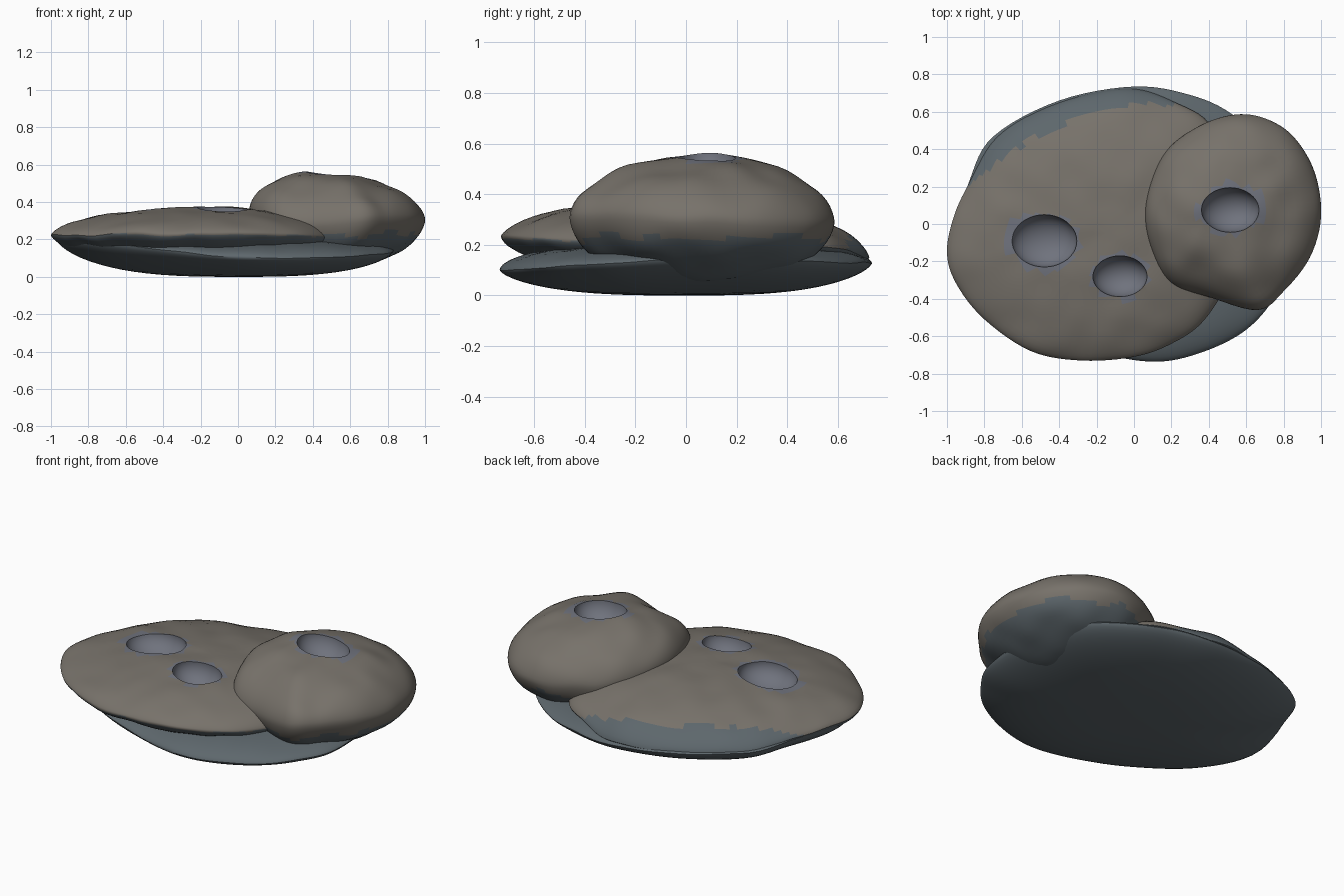
import bpy, bmesh, math
from mathutils import Vector, noise

if "Cube" in bpy.data.objects:
    bpy.data.objects.remove(bpy.data.objects["Cube"])


def material(name, rgb):
    m = bpy.data.materials.new(name)
    m.diffuse_color = (*rgb, 1)
    m.use_nodes = True
    m.node_tree.nodes["Principled BSDF"].inputs["Base Color"].default_value = m.diffuse_color
    return m


TAN = material("weathered_stone", (0.185, 0.168, 0.145))
BLUE = material("wet_stone", (0.11, 0.135, 0.15))
BOWL = material("hollow_stone", (0.16, 0.17, 0.205))


def smooth_loop(pts, steps):
    # closed Catmull-Rom through the outline points
    p = [Vector(q) for q in pts]
    out, n = [], len(p)
    for i in range(n):
        a, b, c, d = p[i - 1], p[i], p[(i + 1) % n], p[(i + 2) % n]
        for k in range(steps):
            t = k / steps
            out.append(0.5 * (2 * b + (c - a) * t + (2 * a - 5 * b + 4 * c - d) * t * t
                              + (3 * b - a - 3 * c + d) * t ** 3))
    return out


def stone(name, outline, centre, z_top, z_bot, top, bot, paint, rough=0.005, rings=18):
    """Rounded stone: rim outline with domed top and underside."""
    rim = smooth_loop(outline, 6)
    n = len(rim)
    bm = bmesh.new()

    def vert(s, r, zc, pq):
        f = max(0, 1 - s ** pq[0]) ** pq[1]
        v = Vector((centre[0] + (r.x - centre[0]) * s,
                    centre[1] + (r.y - centre[1]) * s,
                    r.z + (zc - r.z) * f))
        v.z += rough * noise.noise(v * 6) * (zc > 0.02)
        return bm.verts.new(v)

    def ring(s, zc, pq):
        return [vert(s, r, zc, pq) for r in rim]

    ss = [math.sin(math.pi / 2 * i / rings) for i in range(1, rings + 1)]
    loops = [ring(s, z_top, top) for s in ss]
    loops += [ring(s, z_bot, bot) for s in reversed(ss[:-1])]
    for a, b in zip(loops, loops[1:]):
        for i in range(n):
            bm.faces.new((a[i], b[i], b[i - 1], a[i - 1]))
    for loop, z in ((loops[0], z_top), (loops[-1], z_bot)):
        c = bm.verts.new((*centre, z))
        for i in range(n):
            bm.faces.new((c, loop[i], loop[i - 1]))
    bmesh.ops.recalc_face_normals(bm, faces=bm.faces)
    me = bpy.data.meshes.new(name)
    for m in (TAN, BLUE, BOWL):
        me.materials.append(m)
    for f in bm.faces:
        f.material_index = paint(f.calc_center_median(), f.normal)
    bm.to_mesh(me)
    bm.free()
    ob = bpy.data.objects.new(name, me)
    bpy.context.collection.objects.link(ob)
    return ob


def activate(ob):
    bpy.ops.object.select_all(action='DESELECT')
    ob.select_set(True)
    bpy.context.view_layer.objects.active = ob


def hollow(ob, x, y, z, rx, ry, depth, tilt=0):
    # carve an oval bowl
    bpy.ops.mesh.primitive_uv_sphere_add(segments=40, ring_count=24, location=(x, y, z),
                                         rotation=(0, tilt, 0))
    cutter = bpy.context.object
    cutter.scale = (rx, ry, depth)
    cutter.data.materials.append(BOWL)
    cutter.hide_render = True
    activate(ob)
    mod = ob.modifiers.new("hollow", 'BOOLEAN')
    mod.operation, mod.solver, mod.object = 'DIFFERENCE', 'EXACT', cutter
    mod.material_mode = 'TRANSFER'
    bpy.ops.object.modifier_apply(modifier=mod.name)
    bpy.data.objects.remove(cutter)


def near(c, x, y, rx, ry):
    return math.hypot((c.x - x) / rx, (c.y - y) / ry) < 1.15 + 0.25 * noise.noise(c * 9)


HOLES = [(-0.48, -0.09, 0.175, 0.14), (-0.075, -0.28, 0.145, 0.11)]
TOP_HOLE = (0.515, 0.075, 0.155, 0.12)


def paint_slab(c, nrm):
    if nrm.z > 0 and any(near(c, *h) for h in HOLES):
        return 2
    behind = c.y > 0.64 - 0.45 * (c.x - 0.1) ** 2 + 0.04 * noise.noise(c * 9) and c.x < 0.45
    return 1 if behind or nrm.z < -0.3 else 0


def paint_boulder(c, nrm):
    if nrm.z > 0 and near(c, *TOP_HOLE):
        return 2
    return 1 if c.z < 0.23 + 0.03 * noise.noise(c * 8) else 0


# bottom slab
base = stone("base_slab",
             [(-0.97, -0.12, .2), (-0.88, 0.23, .2), (-0.75, 0.47, .18), (-0.4, 0.66, .15),
              (0, 0.735, .13), (0.3, 0.69, .13), (0.52, 0.59, .13), (0.72, 0.4, .14),
              (0.82, 0.1, .15), (0.82, -0.25, .13), (0.72, -0.44, .12), (0.58, -0.58, .11),
              (0.38, -0.68, .1), (0.15, -0.735, .1), (-0.1, -0.71, .11), (-0.45, -0.62, .15),
              (-0.8, -0.42, .19)],
             (0, 0), 0.2, 0.0, (4, 0.6), (2.9, 0.66), lambda c, n: 1)

# upper slab, its back rim melting into the bottom slab
slab = stone("upper_slab",
             [(-1, -0.15, .22), (-0.96, 0.05, .22), (-0.87, 0.24, .2), (-0.74, 0.46, .18),
              (-0.5, 0.61, .16), (-0.2, 0.705, .15), (0.02, 0.72, .15), (0.22, 0.65, .17),
              (0.4, 0.54, .19), (0.5, 0.3, .2), (0.55, 0, .2), (0.5, -0.3, .21),
              (0.37, -0.52, .22), (0.2, -0.64, .23), (0, -0.71, .23), (-0.28, -0.73, .23),
              (-0.55, -0.68, .23), (-0.8, -0.51, .22), (-0.95, -0.32, .22)],
             (-0.15, -0.05), 0.37, 0.1, (2.6, 0.65), (3, 0.6), paint_slab, 0.012)
hollow(slab, *HOLES[0][:2], 0.36, *HOLES[0][2:], 0.11)
hollow(slab, *HOLES[1][:2], 0.365, *HOLES[1][2:], 0.11)

# boulder resting on the right
boulder = stone("boulder",
                [(1, 0.04, .3), (0.965, 0.28, .3), (0.85, 0.47, .29), (0.7, 0.565, .29),
                 (0.54, 0.585, .29), (0.36, 0.53, .3), (0.19, 0.41, .31), (0.1, 0.25, .34),
                 (0.06, 0.05, .36), (0.1, -0.15, .35), (0.2, -0.32, .31), (0.4, -0.39, .28),
                 (0.66, -0.46, .31), (0.8, -0.36, .32), (0.94, -0.18, .31)],
                (0.41, 0.07), 0.565, 0.05, (1.9, 0.57), (2.8, 0.6), paint_boulder, 0.016)
hollow(boulder, *TOP_HOLE[:2], 0.555, *TOP_HOLE[2:], 0.12, 0.15)

for ob in (base, slab, boulder):
    activate(ob)
    bpy.ops.object.shade_smooth_by_angle(angle=math.radians(40))
